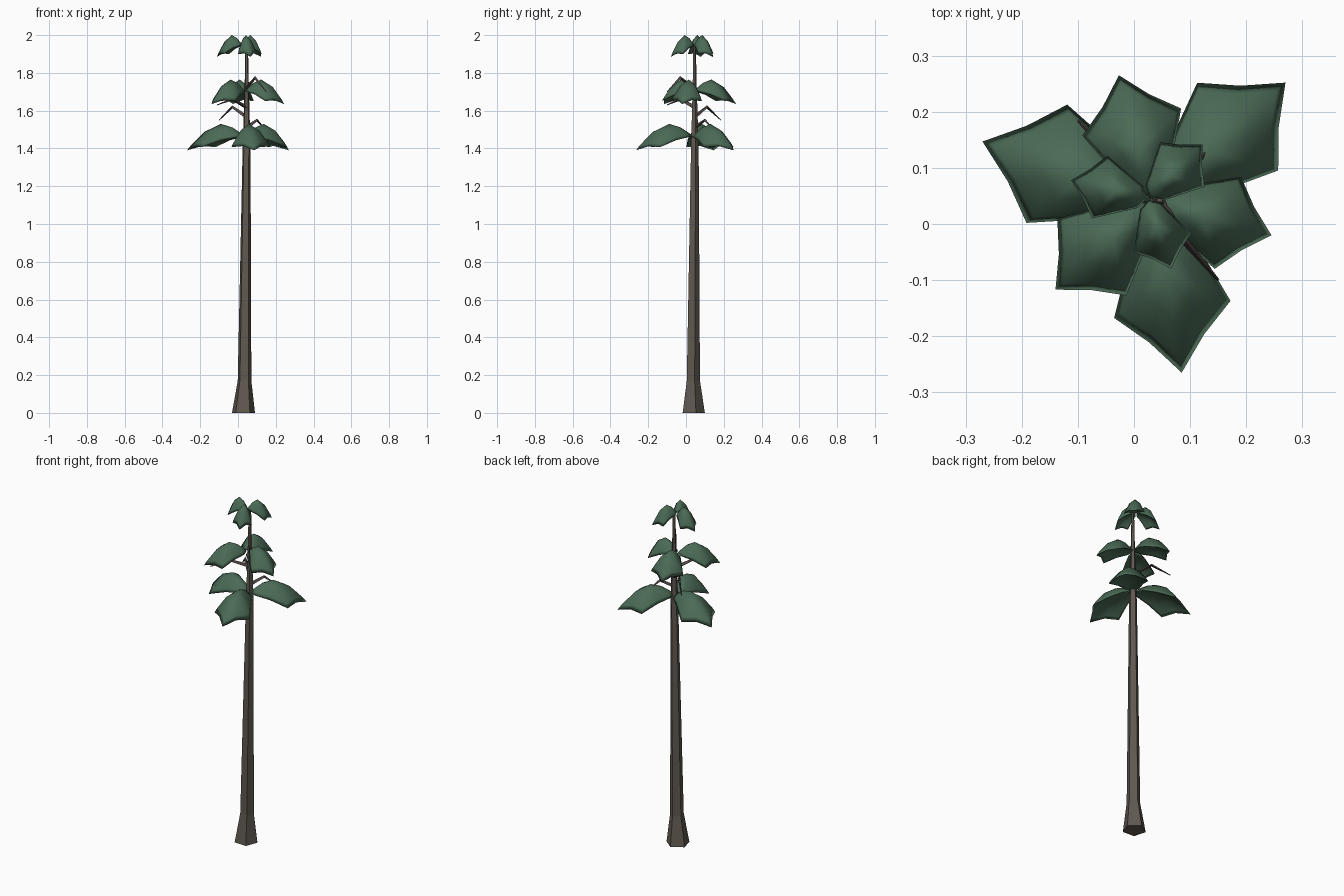
import bpy, bmesh
from math import sin, cos, radians
from mathutils import Vector

cube = bpy.data.objects.get("Cube")
if cube:
    bpy.data.objects.remove(cube)


def material(name, rgb):
    m = bpy.data.materials.new(name)
    m.use_nodes = True
    m.diffuse_color = (*rgb, 1)
    m.node_tree.nodes["Principled BSDF"].inputs["Base Color"].default_value = (*rgb, 1)
    return m


BARK = material("grey brown bark", (0.115, 0.098, 0.08))
TWIG = material("dark brown twig", (0.085, 0.066, 0.06))
GREEN = material("pine green", (0.07, 0.145, 0.092))


def finish(name, bm, mat, smooth):
    bmesh.ops.recalc_face_normals(bm, faces=bm.faces)
    mesh = bpy.data.meshes.new(name)
    bm.to_mesh(mesh)
    bm.free()
    mesh.materials.append(mat)
    for p in mesh.polygons:
        p.use_smooth = smooth
    ob = bpy.data.objects.new(name, mesh)
    bpy.context.collection.objects.link(ob)
    return ob


def bridge(bm, a, b):
    n = len(a)
    for i in range(n):
        j = (i + 1) % n
        bm.faces.new((a[i], a[j], b[j], b[i]))


def tube(name, rings, sides, mat, turn=0.0):
    """Loft horizontal polygons (x, y, z, radius) into a closed tube."""
    bm = bmesh.new()
    loops = []
    for x, y, z, r in rings:
        angles = [radians(turn + 360 * i / sides) for i in range(sides)]
        loops.append([bm.verts.new((x + r * cos(a), y + r * sin(a), z)) for a in angles])
    for a, b in zip(loops, loops[1:]):
        bridge(bm, a, b)
    bm.faces.new(loops[0])
    bm.faces.new(loops[-1])
    return finish(name, bm, mat, False)


# Trunk with a flared foot
tube("trunk", [(0.028, 0.036, 0, 0.064), (0.034, 0.036, 0.17, 0.038),
               (0.045, 0.045, 1.4, 0.022), (0.046, 0.045, 1.72, 0.012),
               (0.046, 0.045, 1.95, 0.007)], 5, BARK, 15)


# Bent twigs: start, elbow, end
def twig(name, points, radii=(0.012, 0.008, 0.003)):
    bm = bmesh.new()
    pts = [Vector(p) for p in points]
    out = (pts[2] - pts[0]) * Vector((1, 1, 0))
    out.normalize()
    side = Vector((-out.y, out.x, 0))
    loops = []
    for p, r in zip(pts, radii):
        up = Vector((0, 0, 1)) if p != pts[1] else Vector((0, 0, 1)) + out * 0.2
        loops.append([bm.verts.new(p + r * (side * cos(a) + up * sin(a)))
                      for a in (radians(90 + 120 * i) for i in range(3))])
    for a, b in zip(loops, loops[1:]):
        bridge(bm, a, b)
    bm.faces.new(loops[0])
    bm.faces.new(loops[-1])
    finish(name, bm, TWIG, False)


twig("twig_back_right", [(0.04, 0.05, 1.57), (-0.03, 0.11, 1.62), (-0.10, 0.185, 1.55)])
twig("twig_back_left", [(0.045, 0.045, 1.51), (0.10, 0.10, 1.55), (0.145, 0.145, 1.5)])
twig("twig_front_left", [(0.045, 0.04, 1.72), (0.09, -0.03, 1.775), (0.15, -0.1, 1.7)])
twig("twig_front_right", [(0.04, 0.04, 1.62), (-0.03, -0.03, 1.66), (-0.11, -0.1, 1.63)])

# Star shaped half outline of a bough: along, across, height (all relative)
HALF = [(0.10, 0.12, 0.5), (0.34, 0.22, 0.38), (0.63, 0.34, 0.12), (0.80, 0.16, 0.16)]
OUTLINE = ([(0.02, 0, 0.55)] + HALF + [(1, 0, 0)]
           + [(u, -v, h) for u, v, h in reversed(HALF)])


def bough(name, base, tip, low, high, width):
    """Domed, hollow-bottomed leaf pad from the trunk out to its tip."""
    bm = bmesh.new()
    base, tip = Vector(base), Vector(tip)
    along = tip - base
    across = Vector((-along.y, along.x)) * width
    drop = high - low

    def place(u, v, h):
        p = base + along * u + across * v
        return bm.verts.new((p.x, p.y, low + drop * h))

    def ring(s, peak):
        w = s ** 1.7
        return [place(0.42 + (u - 0.42) * s, v * s, h * w + peak * (1 - w))
                for u, v, h in OUTLINE]

    rim = ring(1, 1)
    for peak, scales in ((1.0, (0.88, 0.5)), (0.5, (0.88, 0.5))):
        last = rim
        for s in scales:
            loop = ring(s, peak)
            bridge(bm, last, loop)
            last = loop
        centre = place(0.42, 0, peak)
        for i in range(len(last)):
            bm.faces.new((last[i], last[(i + 1) % len(last)], centre))
    finish(name, bm, GREEN, True)


# Three tiers of three boughs: tier, base, low z, high z, width, tips
TIERS = [
    ("lower", (0.04, 0.04), 1.39, 1.53, 1.0, [(-0.27, 0.147), (0.27, 0.252), (0.085, -0.265)]),
    ("middle", (0.035, 0.04), 1.635, 1.765, 1.15, [(0.245, -0.02), (-0.14, -0.117), (-0.027, 0.265)]),
    ("top", (0.025, 0.045), 1.885, 2.0, 1.2, [(-0.112, 0.078), (0.122, 0.142), (0.066, -0.08)]),
]
for tier, base, low, high, width, tips in TIERS:
    for i, tip in enumerate(tips):
        bough(f"{tier}_bough_{i + 1}", base, tip, low, high, width)
